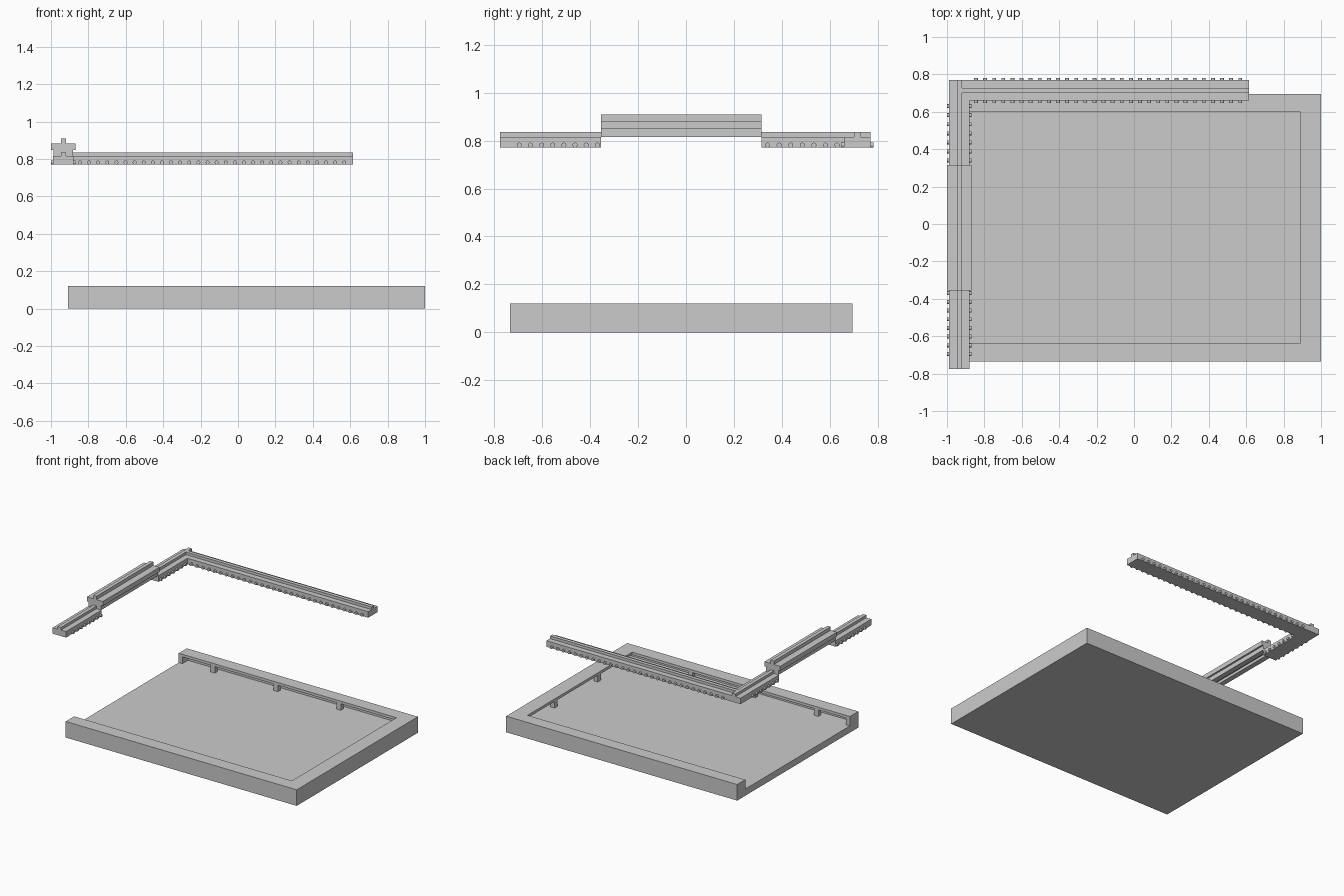
import bpy, bmesh, math
from mathutils import Matrix, Vector

if "Cube" in bpy.data.objects:
    bpy.data.objects.remove(bpy.data.objects["Cube"])


def finish(name, bm):
    bmesh.ops.recalc_face_normals(bm, faces=bm.faces)
    me = bpy.data.meshes.new(name)
    bm.to_mesh(me)
    bm.free()
    ob = bpy.data.objects.new(name, me)
    bpy.context.collection.objects.link(ob)
    return ob


def add_box(bm, x0, x1, y0, y1, z0, z1):
    m = Matrix.Translation(((x0 + x1) / 2, (y0 + y1) / 2, (z0 + z1) / 2))
    bmesh.ops.create_cube(bm, size=1, matrix=m @ Matrix.Diagonal((x1 - x0, y1 - y0, z1 - z0, 1)))


def box(name, *dims):
    bm = bmesh.new()
    add_box(bm, *dims)
    return finish(name, bm)


def beam(name, half_profile, axis, centre, start, end):
    """Sweep a mirrored (across, z) profile along the x or y axis."""
    pts = half_profile + [(-a, z) for a, z in reversed(half_profile) if a]
    bm = bmesh.new()
    if axis == 'x':
        vs = [bm.verts.new((start, centre + a, z)) for a, z in pts]
        step = Vector((end - start, 0, 0))
    else:
        vs = [bm.verts.new((centre + a, start, z)) for a, z in pts]
        step = Vector((0, end - start, 0))
    f = bm.faces.new(vs)
    ext = bmesh.ops.extrude_face_region(bm, geom=[f], use_keep_orig=True)
    bmesh.ops.translate(bm, vec=step,
                        verts=[v for v in ext['geom'] if isinstance(v, bmesh.types.BMVert)])
    return finish(name, bm)


def studs(name, axis, centre, first, last, count, length):
    """Row of pins poking out on both sides of a rail."""
    bm = bmesh.new()
    for i in range(count):
        p = first + (last - first) * i / (count - 1)
        for side in (-1, 1):
            c = centre + side * (length / 2 - 0.015)
            if axis == 'x':
                m = Matrix.Translation((p, c, 0.781)) @ Matrix.Rotation(math.pi / 2, 4, 'X')
            else:
                m = Matrix.Translation((c, p, 0.781)) @ Matrix.Rotation(math.pi / 2, 4, 'Y')
            bmesh.ops.create_cone(bm, cap_ends=True, segments=14, radius1=0.0105,
                                  radius2=0.0105, depth=0.03, matrix=m)
    ob = finish(name, bm)
    bpy.context.view_layer.objects.active = ob
    ob.select_set(True)
    bpy.ops.object.shade_smooth_by_angle(angle=math.radians(40))
    ob.select_set(False)


# Tray: open on the left, with an undercut lip around the other three sides
tray = box("tray", -0.91, 1.0, -0.735, 0.695, 0, 0.12)
cutters = [box("opening_cutter", -1.2, 0.89, -0.635, 0.60, 0.05, 0.3),
           box("undercut_cutter", -0.88, 0.96, -0.705, 0.665, 0.05, 0.10)]
bpy.context.view_layer.objects.active = tray
for c in cutters:
    mod = tray.modifiers.new(c.name, 'BOOLEAN')
    mod.operation = 'DIFFERENCE'
    mod.solver = 'EXACT'
    mod.object = c
    bpy.ops.object.modifier_apply(modifier=mod.name)
for c in cutters:
    bpy.data.objects.remove(c)

# Small supports under the lip
bm = bmesh.new()
for x in (-0.63, -0.11, 0.41):
    for y in (-0.653, 0.618):
        add_box(bm, x - 0.018, x + 0.018, y - 0.016, y + 0.016, 0.05, 0.10)
for y in (-0.25, 0.26):
    add_box(bm, 0.892, 0.924, y - 0.018, y + 0.018, 0.05, 0.10)
finish("lip_supports", bm)

# Rails: flat body with a narrow tongue on top
RX, RY = -0.934, 0.714
rail = [(0.055, 0.77), (0.055, 0.815), (0.0135, 0.815), (0.0135, 0.835)]
beam("front_rail", rail, 'y', RX, -0.775, -0.355)
beam("corner_rail", rail, 'y', RX, 0.315, 0.769)
beam("back_rail", rail, 'x', RY, RX + 0.0135, 0.615)

# Raised bridge: slotted foot, wide flange and tongue
bridge = [(0.0135, 0.835), (0.0135, 0.815), (0.052, 0.815), (0.052, 0.848),
          (0.065, 0.848), (0.065, 0.882), (0.0135, 0.882), (0.0135, 0.908)]
beam("bridge", bridge, 'y', RX, -0.355, 0.315)

# Pins along the rails
studs("back_rail_pins", 'x', RY, -0.845, 0.568, 30, 0.134)
studs("corner_rail_pins", 'y', RX, 0.34, 0.63, 7, 0.131)
studs("front_rail_pins", 'y', RX, -0.37, -0.695, 8, 0.131)
